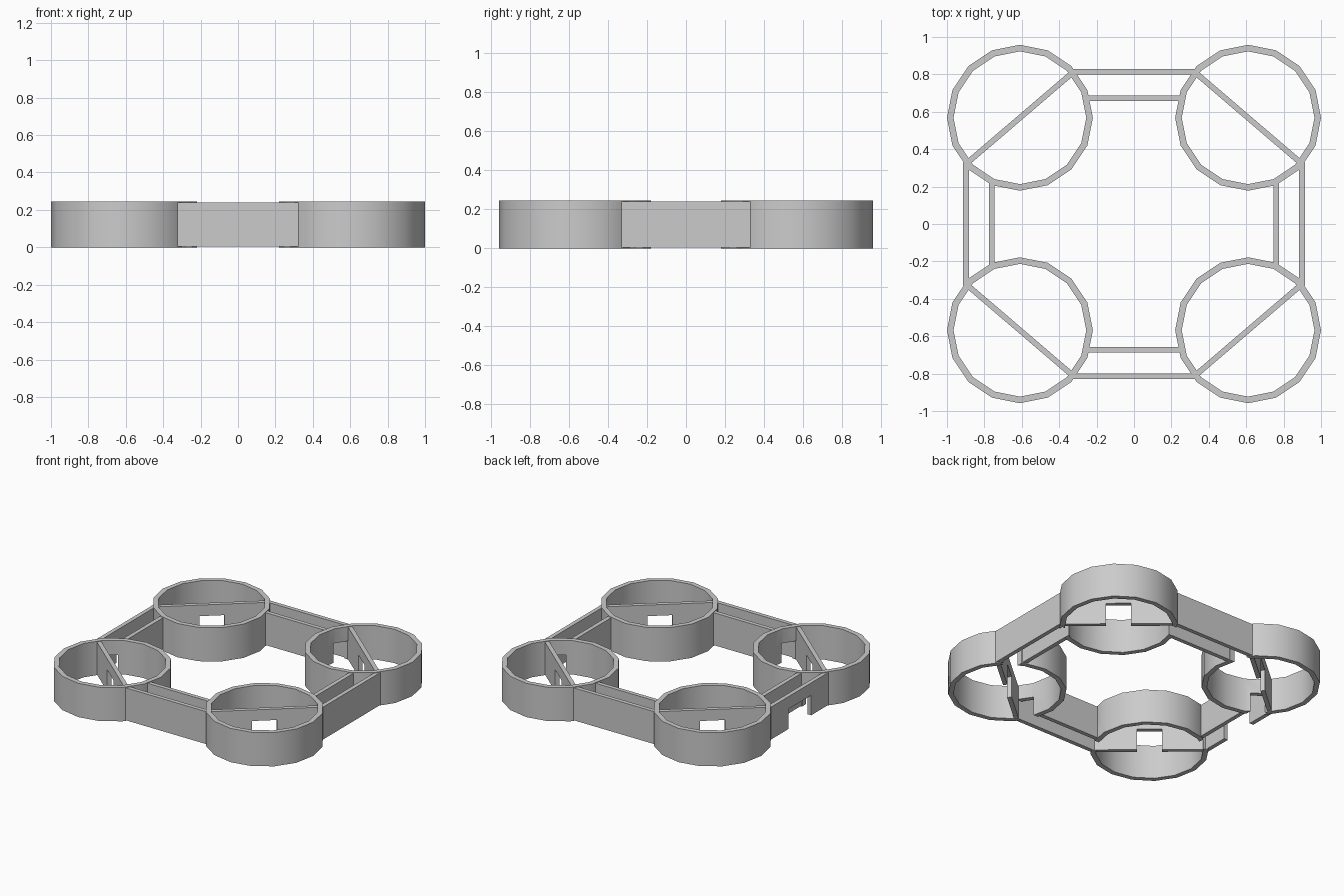
import bpy, bmesh, math
from mathutils import Matrix

if "Cube" in bpy.data.objects:
    bpy.data.objects.remove(bpy.data.objects["Cube"])

CX, CY = 0.61, 0.568      # ring centres
R_OUT, R_IN, H = 0.39, 0.355, 0.245
Z0, Z1 = 0.005, 0.24      # braces sit slightly inside the ring height
T = 0.03                  # brace thickness


def finish(name, bm):
    bmesh.ops.recalc_face_normals(bm, faces=bm.faces)
    me = bpy.data.meshes.new(name)
    bm.to_mesh(me)
    bm.free()
    ob = bpy.data.objects.new(name, me)
    bpy.context.collection.objects.link(ob)
    return ob


def brace(name, centre, length, angle, notch=0, notch_h=0):
    """Upright plate along an angle, with an optional notch open at the bottom."""
    a, n = length / 2, notch / 2
    pts = [(-a, Z0), (a, Z0), (a, Z1), (-a, Z1)]
    if notch:
        pts[1:1] = [(-n, Z0), (-n, notch_h), (n, notch_h), (n, Z0)]
    bm = bmesh.new()
    f = bm.faces.new([bm.verts.new((u, -T / 2, z)) for u, z in pts])
    ext = bmesh.ops.extrude_face_region(bm, geom=[f])
    bmesh.ops.translate(bm, vec=(0, T, 0), verts=[v for v in ext["geom"] if isinstance(v, bmesh.types.BMVert)])
    bm.transform(Matrix.Translation((*centre, 0)) @ Matrix.Rotation(angle, 4, 'Z'))
    return finish(name, bm)


def ring(name, cx, cy):
    """16-sided duct ring."""
    bm = bmesh.new()
    loops = []
    for r, z in ((R_OUT, 0), (R_OUT, H), (R_IN, H), (R_IN, 0)):
        loops.append([bm.verts.new((cx + r * math.cos(i * math.tau / 16),
                                    cy + r * math.sin(i * math.tau / 16), z)) for i in range(16)])
    for k in range(4):
        a, b = loops[k], loops[(k + 1) % 4]
        for i in range(16):
            j = (i + 1) % 16
            bm.faces.new((a[i], a[j], b[j], b[i]))
    return finish(name, bm)


def cut_box(ob, centre, size):
    bm = bmesh.new()
    bmesh.ops.create_cube(bm, size=1)
    bm.transform(Matrix.Translation(centre) @ Matrix.Diagonal((*size, 1)))
    cutter = finish("cutter", bm)
    cutter.hide_render = True
    mod = ob.modifiers.new("slot", 'BOOLEAN')
    mod.operation, mod.solver, mod.object = 'DIFFERENCE', 'EXACT', cutter
    bpy.context.view_layer.objects.active = ob
    bpy.ops.object.modifier_apply(modifier=mod.name)
    bpy.data.objects.remove(cutter)


# Rings with wire slots between the paired braces, and a notched diagonal motor mount
for sx, sn in ((-1, "left"), (1, "right")):
    for sy, fn in ((-1, "front"), (1, "back")):
        r = ring(f"ring_{fn}_{sn}", sx * CX, sy * CY)
        cut_box(r, (sx * 0.27, sy * 0.742, 0.05), (0.16, 0.10, 0.18))
        cut_box(r, (sx * 0.829, sy * 0.235, 0.05), (0.10, 0.16, 0.18))
        bpy.ops.object.select_all(action='DESELECT')
        r.select_set(True)
        bpy.context.view_layer.objects.active = r
        bpy.ops.object.shade_smooth_by_angle(angle=math.radians(30))
        brace(f"motor_mount_{fn}_{sn}", (sx * CX, sy * CY), 0.73,
              math.atan2(-0.65 * sx * sy, 0.76), 0.165, 0.16)

# Paired braces joining the rings
for s, n in ((-1, "front"), (1, "back")):
    brace(f"outer_brace_{n}", (0, s * 0.813), 0.66, 0)
    brace(f"inner_brace_{n}", (0, s * 0.672), 0.49, 0)
for s, n in ((-1, "left"), (1, "right")):
    # the left outer brace has a wide cable opening
    brace(f"outer_brace_{n}", (s * 0.898, 0), 0.66, math.pi / 2, 0.26 if s < 0 else 0, 0.15)
    brace(f"inner_brace_{n}", (s * 0.76, 0), 0.45, math.pi / 2)
